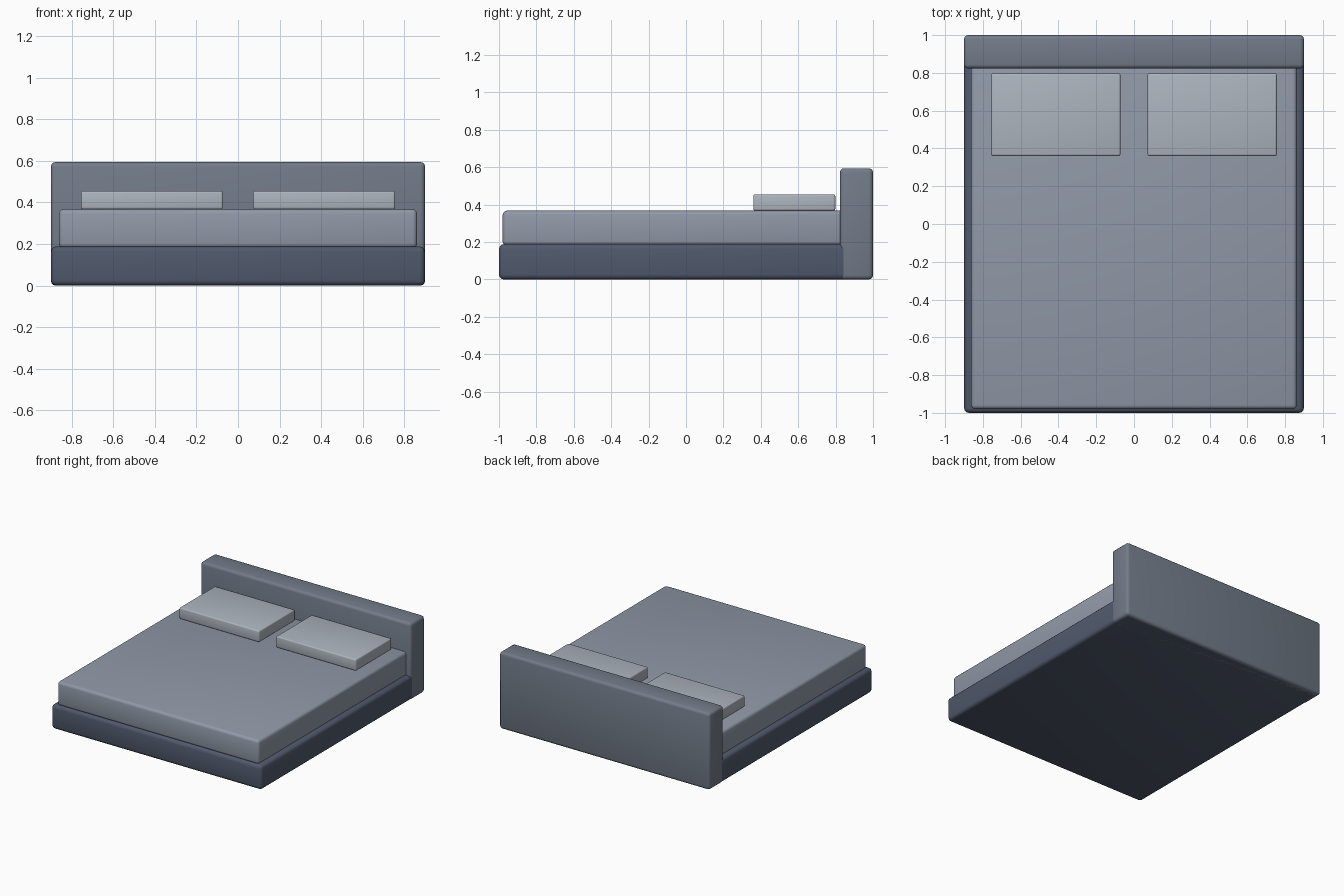
import bpy
import math

if "Cube" in bpy.data.objects:
    bpy.data.objects.remove(bpy.data.objects["Cube"])


def material(name, rgb):
    mat = bpy.data.materials.new(name)
    mat.diffuse_color = (*rgb, 1.0)
    mat.use_nodes = True
    mat.node_tree.nodes["Principled BSDF"].inputs["Base Color"].default_value = mat.diffuse_color
    return mat


def rounded_box(name, x, y, z, bevel, mat):
    """Box from (min, max) ranges with softly rounded edges."""
    ranges = (x, y, z)
    bpy.ops.mesh.primitive_cube_add(size=1, location=[(a + b) / 2 for a, b in ranges])
    obj = bpy.context.object
    obj.name = name
    obj.scale = [b - a for a, b in ranges]
    bpy.ops.object.transform_apply(location=False, rotation=False, scale=True)
    mod = obj.modifiers.new("Rounding", 'BEVEL')
    mod.width = bevel
    mod.segments = 3
    bpy.ops.object.modifier_apply(modifier=mod.name)
    bpy.ops.object.shade_smooth_by_angle(angle=math.radians(35))
    obj.data.materials.append(mat)
    return obj


frame_mat = material("dark_slate", (0.08, 0.10, 0.15))
headboard_mat = material("slate", (0.17, 0.20, 0.25))
mattress_mat = material("light_slate", (0.28, 0.32, 0.39))
pillow_mat = material("pale_grey", (0.42, 0.46, 0.52))

# Base sits a hair inside the headboard so their sides do not overlap
rounded_box("bed_base", (-0.899, 0.899), (-1.0, 0.998), (0.0, 0.188), 0.025, frame_mat)

# Headboard runs from the floor up
rounded_box("headboard", (-0.9, 0.9), (0.823, 1.0), (0.0, 0.594), 0.022, headboard_mat)

# Mattress butts into the headboard
rounded_box("mattress", (-0.862, 0.862), (-0.98, 0.85), (0.18, 0.367), 0.022, mattress_mat)

# Pair of pillows
for side, cx in (("left", -0.414), ("right", 0.414)):
    rounded_box(f"pillow_{side}", (cx - 0.342, cx + 0.342), (0.36, 0.798),
                (0.367, 0.455), 0.01, pillow_mat)
